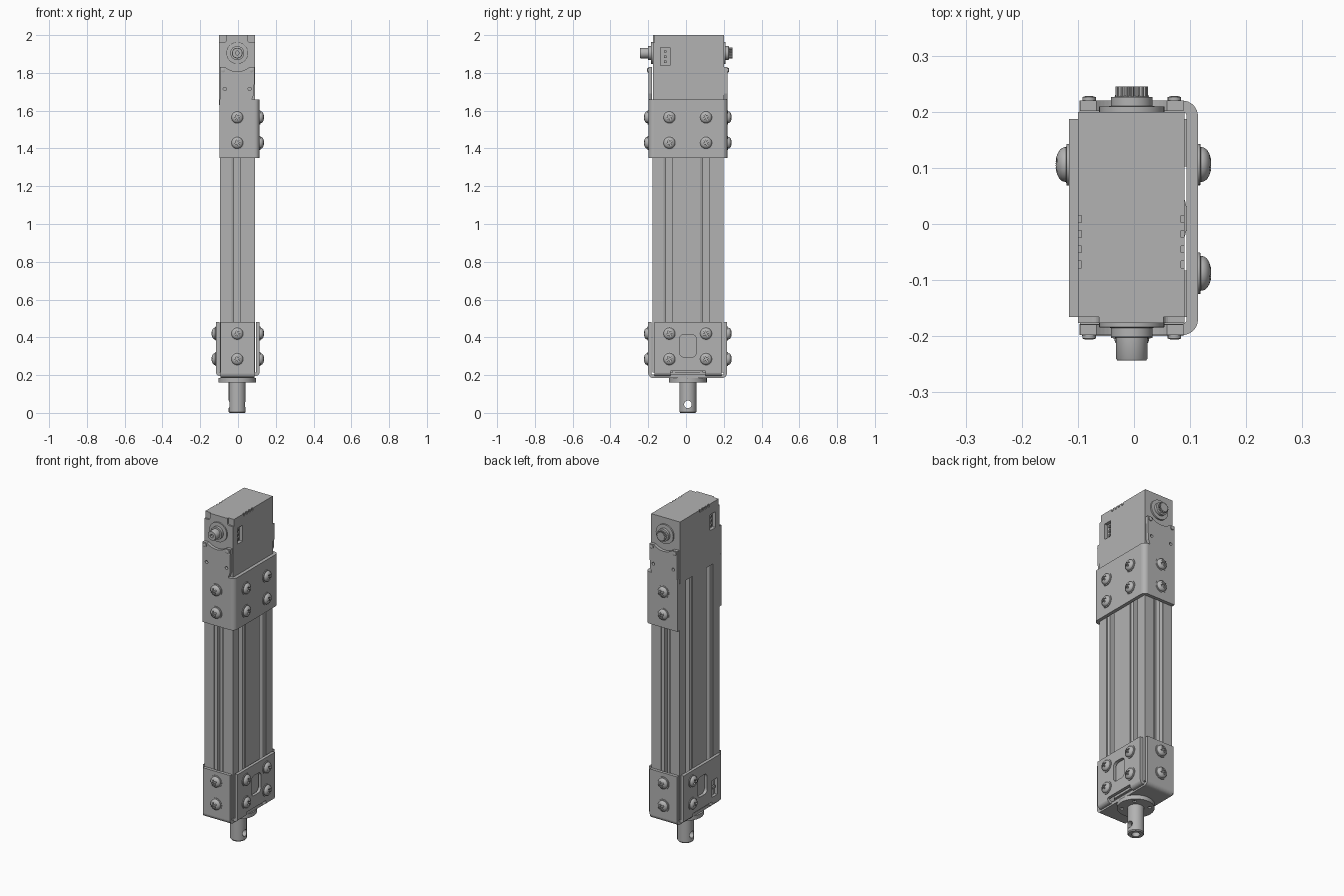
import bpy, bmesh
from math import pi, cos, sin
from mathutils import Matrix, Vector

if "Cube" in bpy.data.objects:
    bpy.data.objects.remove(bpy.data.objects["Cube"])

grey = bpy.data.materials.new("metal grey")
grey.use_nodes = True
grey.diffuse_color = (0.45, 0.45, 0.45, 1)
grey.node_tree.nodes["Principled BSDF"].inputs["Base Color"].default_value = (0.45, 0.45, 0.45, 1)

CX, CY = -0.004, 0.01          # axis of the extrusion and the push rod
SLOTS_Y = (-0.088, 0.106)      # slot and screw lines on the wide faces


def finish(name, bm):
    bmesh.ops.recalc_face_normals(bm, faces=bm.faces)
    me = bpy.data.meshes.new(name)
    bm.to_mesh(me)
    bm.free()
    me.materials.append(grey)
    ob = bpy.data.objects.new(name, me)
    bpy.context.collection.objects.link(ob)
    return ob


def place(axis, a, b, c):
    """In-plane a, b and position c along the axis, as x, y, z."""
    return {"x": (c, a, b), "y": (a, c, b), "z": (a, b, c)}[axis]


def extrude(name, pts, axis, lo, hi):
    bm = bmesh.new()
    face = bm.faces.new([bm.verts.new(place(axis, a, b, lo)) for a, b in pts])
    top = bmesh.ops.extrude_face_region(bm, geom=[face])
    shift = Vector(place(axis, 0, 0, hi - lo))
    bmesh.ops.translate(bm, vec=shift, verts=[v for v in top["geom"] if isinstance(v, bmesh.types.BMVert)])
    return finish(name, bm)


def arc(a, b, r, start, end, n=8):
    return [(a + r * cos(start + (end - start) * i / n), b + r * sin(start + (end - start) * i / n))
            for i in range(n + 1)]


def rounded(a, b, w, h, r):
    pts = []
    for k, (s, t) in enumerate(((1, 1), (-1, 1), (-1, -1), (1, -1))):
        pts += arc(a + s * (w / 2 - r), b + t * (h / 2 - r), r, k * pi / 2, (k + 1) * pi / 2, 5)
    return pts


def box(name, x0, x1, y0, y1, z0, z1):
    return extrude(name, [(x0, y0), (x1, y0), (x1, y1), (x0, y1)], "z", z0, z1)


def smooth(ob):
    bpy.ops.object.select_all(action="DESELECT")
    ob.select_set(True)
    bpy.context.view_layer.objects.active = ob
    bpy.ops.object.shade_smooth_by_angle(angle=0.6)


def lathe(name, profile, axis, centre, sign=1, n=40):
    """Spin (radius, height) points about an axis through the centre."""
    bm = bmesh.new()
    rings = []
    for r, h in profile:
        rings.append([bm.verts.new(Vector(place(axis, r * cos(2 * pi * i / n), r * sin(2 * pi * i / n), sign * h))
                                   + Vector(centre)) for i in range(n)])
    for r0, r1 in zip(rings, rings[1:]):
        for i in range(n):
            j = (i + 1) % n
            bm.faces.new((r0[i], r0[j], r1[j], r1[i]))
    bm.faces.new(rings[0])
    bm.faces.new(rings[-1])
    ob = finish(name, bm)
    smooth(ob)
    return ob


def cut(ob, *cutters):
    for c in cutters:
        mod = ob.modifiers.new("cut", "BOOLEAN")
        mod.operation, mod.solver, mod.object = "DIFFERENCE", "EXACT", c
        bpy.context.view_layer.objects.active = ob
        bpy.ops.object.modifier_apply(modifier=mod.name)
        bpy.data.objects.remove(c)


def u_profile(a0, a1, b0, b1, t, r):
    """U channel, closed along b0 and open at b1, with rounded corners."""
    ri = max(r - t, 0.003)
    outer = [(a0, b1)] + arc(a0 + r, b0 + r, r, pi, 1.5 * pi) + arc(a1 - r, b0 + r, r, 1.5 * pi, 2 * pi) + [(a1, b1)]
    inner = ([(a1 - t, b1)] + arc(a1 - t - ri, b0 + t + ri, ri, 2 * pi, 1.5 * pi)
             + arc(a0 + t + ri, b0 + t + ri, ri, 1.5 * pi, pi) + [(a0 + t, b1)])
    return outer + inner


# Slotted extrusion
def slotted_side(start, direction, length, slots):
    d = Vector(direction)
    inward = Vector((-d.y, d.x))
    pts = [Vector(start)]
    for s in slots:
        for along, deep in ((-.031, 0), (-.031, .006), (-.017, .012), (-.017, .04),
                            (.017, .04), (.017, .012), (.031, .006), (.031, 0)):
            pts.append(Vector(start) + d * (s + along) + inward * deep)
    return [tuple(p) for p in pts]


X0, X1, Y0, Y1 = -0.096, 0.09, -0.178, 0.198
wide = [y - Y0 for y in SLOTS_Y]
section = (slotted_side((X0, Y0), (1, 0), X1 - X0, [CX - X0])
           + slotted_side((X1, Y0), (0, 1), Y1 - Y0, wide)
           + slotted_side((X1, Y1), (-1, 0), X1 - X0, [X1 - CX])
           + slotted_side((X0, Y1), (0, -1), Y1 - Y0, [Y1 - y for y in reversed(SLOTS_Y)]))
extrude("slotted_column", section, "z", 0.215, 1.64)

# Gearbox housing with side sockets, vents and notched front corners
housing = box("gearbox_housing", -0.1, 0.09, -0.176, 0.2, 1.63, 2.0)
for side in (-0.1, 0.09):
    cut(housing, extrude("socket_cutter", rounded(-0.11, 1.887, 0.05, 0.095, 0.003), "x", side - 0.02, side + 0.02))
    for i in range(4):
        y = -0.078 + i * 0.027
        cut(housing, box("vent_cutter", side - 0.006, side + 0.006, y, y + 0.012, 1.985, 2.01))
for s in (-1, 1):
    cut(housing, extrude("corner_cutter", rounded(CX - 0.001 + s * 0.085, 1.985, 0.055, 0.05, 0.012), "y", -0.2, -0.166))
for s, x in ((-1, -0.085), (1, 0.075)):
    for i in range(3):
        box("socket_pin", x - 0.006, x + 0.006, -0.116, -0.104, 1.853 + i * 0.027, 1.865 + i * 0.027)

# Drive shafts, front plain and rear splined
hub = [(0.058, 0), (0.058, 0.01), (0.037, 0.011), (0.037, 0.027), (0.028, 0.028)]
lathe("front_drive_shaft", hub + [(0.028, 0.066), (0.026, 0.069), (0.01, 0.069), (0.01, 0.055)], "y", (CX, -0.174, 1.905), -1)
lathe("rear_hub", hub + [(0.024, 0.03)], "y", (CX, 0.199, 1.905))
teeth = 18
spline = []
for i in range(teeth):
    for f, r in ((0, 0.024), (0.25, 0.029), (0.55, 0.029), (0.8, 0.024)):
        t = 2 * pi * (i + f) / teeth
        spline.append((CX + r * cos(t), 1.905 + r * sin(t)))
extrude("rear_spline", spline, "y", 0.22, 0.245)

# Upper bracket wrapping front, left side and back
wrap = u_profile(-0.198, 0.22, -0.114, 0.097, 0.02, 0.028)
extrude("upper_bracket", [(-b, a) for a, b in wrap], "z", 1.35, 1.66)
tongue = ([(X0, 1.655), (0.072, 1.655), (0.085, 1.69), (0.088, 1.83)]
          + arc(CX, 1.905, 0.098, 1.72 * pi, 1.28 * pi, 16) + [(X0, 1.83)])
for name, lo, hi, s in (("front", -0.198, -0.179, -1), ("rear", 0.201, 0.22, 1)):
    plate = extrude(name + "_gearbox_plate", tongue, "y", lo, hi)
    for x, z in ((-0.066, 1.715), (0.066, 1.715)):
        cut(plate, extrude("hole_cutter", arc(CX + x, z, 0.009, 0, 1.9 * pi, 14), "y", lo - 0.01, hi + 0.01))
    for x in (-0.076, 0.076):
        lathe(name + "_small_screw", [(0.012, 0), (0.012, 0.006), (0.006, 0.008)], "y",
              (CX + x, lo if s < 0 else hi, 1.815), s, 16)

# Lower brackets: one over the sides, one over front and back
side_bracket = extrude("lower_side_bracket", u_profile(-0.116, 0.114, 0.195, 0.48, 0.018, 0.02), "y", -0.166, 0.1875)
for s in (-0.11, 0.11):
    cut(side_bracket, extrude("window_cutter", rounded(CY, 0.355, 0.09, 0.12, 0.025), "x", s - 0.03, s + 0.03),
        extrude("notch_cutter", rounded(CY, 0.195, 0.185, 0.056, 0.004), "x", s - 0.03, s + 0.03))
cut(side_bracket, extrude("port_cutter", rounded(-0.105, 0.3, 0.05, 0.1, 0.003), "x", -0.13, -0.098))
box("port_bridge", -0.111, -0.1, -0.12, -0.09, 0.293, 0.307)
extrude("lower_end_bracket", u_profile(-0.2, 0.217, 0.185, 0.48, 0.018, 0.025), "x", -0.093, 0.088)

# Push rod with flange, bore and cross hole
flange = lathe("rod_flange", [(0.1, 0), (0.1, 0.024), (0.04, 0.026)], "z", (CX, CY, 0.161))
for i in range(4):
    t = pi / 4 + i * pi / 2
    cut(flange, extrude("bolt_cutter", arc(CX + 0.074 * cos(t), CY + 0.074 * sin(t), 0.01, 0, 1.9 * pi, 14),
                        "z", 0.15, 0.17))
rod = lathe("push_rod", [(0.022, 0.1), (0.022, 0), (0.04, 0), (0.045, 0.006), (0.045, 0.17)], "z", (CX, CY, 0))
cut(rod, extrude("pin_cutter", arc(CY, 0.045, 0.02, 0, 1.94 * pi, 24), "x", -0.1, 0.1))

# Domed cross-head screws sharing one mesh
dome = [(0.037, -0.002), (0.037, 0.004), (0.031, 0.005)] + [
    (0.031 * cos(t), 0.007 + 0.017 * sin(t)) for t in (0, 0.3, 0.6, 0.9, 1.2, 1.45)]
master = lathe("dome_screw", dome, "z", (0, 0, 0), 1, 28)
cut(master, box("cross_cutter", -0.017, 0.017, -0.004, 0.004, 0.013, 0.03),
    box("cross_cutter", -0.004, 0.004, -0.017, 0.017, 0.013, 0.03))
smooth(master)


def screw(loc, normal):
    ob = bpy.data.objects.new("dome_screw", master.data)
    bpy.context.collection.objects.link(ob)
    ob.matrix_world = (Matrix.Translation(loc) @ Vector(normal).to_track_quat("Z", "Y").to_matrix().to_4x4()
                       @ Matrix.Rotation(0.5, 4, "Z"))


for z in (0.285, 0.42, 1.43, 1.565):
    for y in SLOTS_Y:
        screw((0.114, y, z), (1, 0, 0))
    screw((CX, -0.199, z), (0, -1, 0))
    screw((CX, 0.218, z), (0, 1, 0))
    if z < 1:
        screw((-0.116, SLOTS_Y[1], z), (-1, 0, 0))
bpy.data.objects.remove(master)
